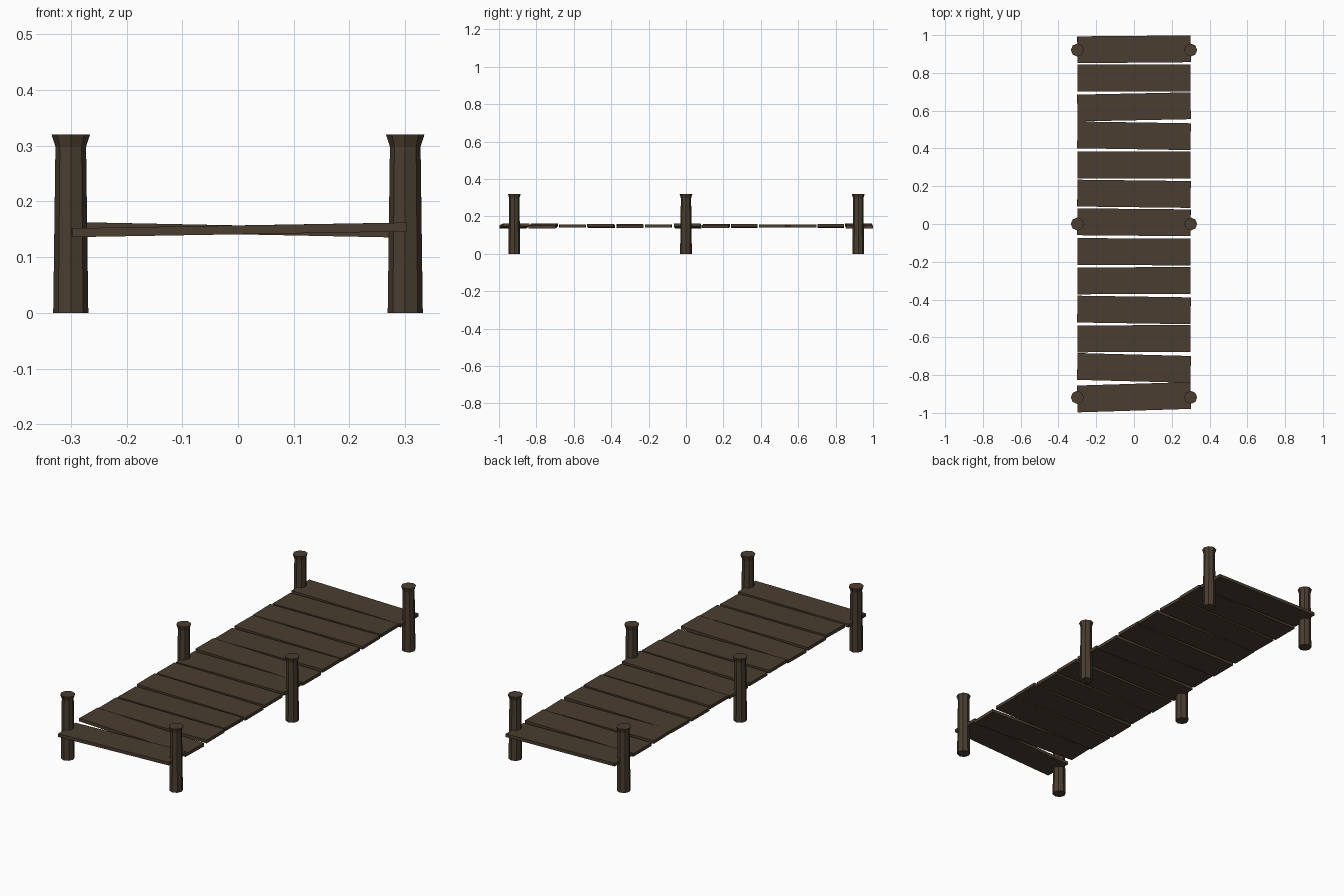
import bpy, bmesh, math

if "Cube" in bpy.data.objects:
    bpy.data.objects.remove(bpy.data.objects["Cube"])

wood = bpy.data.materials.new("dark_weathered_wood")
wood.diffuse_color = (0.068, 0.047, 0.029, 1)
wood.use_nodes = True
wood.node_tree.nodes["Principled BSDF"].inputs["Base Color"].default_value = wood.diffuse_color


def add_object(name, bm):
    bmesh.ops.recalc_face_normals(bm, faces=bm.faces)
    mesh = bpy.data.meshes.new(name)
    bm.to_mesh(mesh)
    bm.free()
    mesh.materials.append(wood)
    ob = bpy.data.objects.new(name, mesh)
    bpy.context.collection.objects.link(ob)
    return ob


# Deck planks, back to front: (centre y, yaw, sideways tilt)
planks = [
    (0.925, 0.009, -0.018), (0.773, 0.0, 0.010), (0.620, 0.020, -0.003),
    (0.467, -0.016, 0.003), (0.312, 0.0, 0.010), (0.160, -0.012, -0.010),
    (0.009, -0.009, 0.016), (-0.147, -0.004, 0.003), (-0.300, 0.004, -0.012),
    (-0.455, -0.015, 0.012), (-0.607, 0.004, 0.0), (-0.762, -0.026, -0.020),
    (-0.917, 0.031, 0.017),
]
for i, (y, yaw, tilt) in enumerate(planks):
    bm = bmesh.new()
    bmesh.ops.create_cube(bm, size=1)
    bmesh.ops.scale(bm, vec=(0.6, 0.142, 0.016), verts=bm.verts)
    ob = add_object(f"deck_plank_{i + 1}", bm)
    ob.location = (0, y, 0.149)
    ob.rotation_euler = (0, -tilt, yaw)

# Octagonal posts: tapered shaft with a flared flat top
SIDES = 8
profile = [(0.0315, 0.0), (0.0275, 0.298), (0.0345, 0.32)]


def post(name, x, y):
    bm = bmesh.new()
    rings = []
    for r, z in profile:
        rings.append([bm.verts.new((r * math.cos(2 * math.pi * k / SIDES),
                                    r * math.sin(2 * math.pi * k / SIDES), z))
                      for k in range(SIDES)])
    for a, b in zip(rings, rings[1:]):
        for k in range(SIDES):
            n = (k + 1) % SIDES
            bm.faces.new((a[k], a[n], b[n], b[k]))
    bm.faces.new(rings[0][::-1])
    bm.faces.new(rings[-1])
    add_object(name, bm).location = (x, y, 0)


for row, y in (("front", -0.918), ("middle", 0.0), ("back", 0.921)):
    for side, x in (("left", -0.3), ("right", 0.3)):
        post(f"{row}_{side}_post", x, y)
